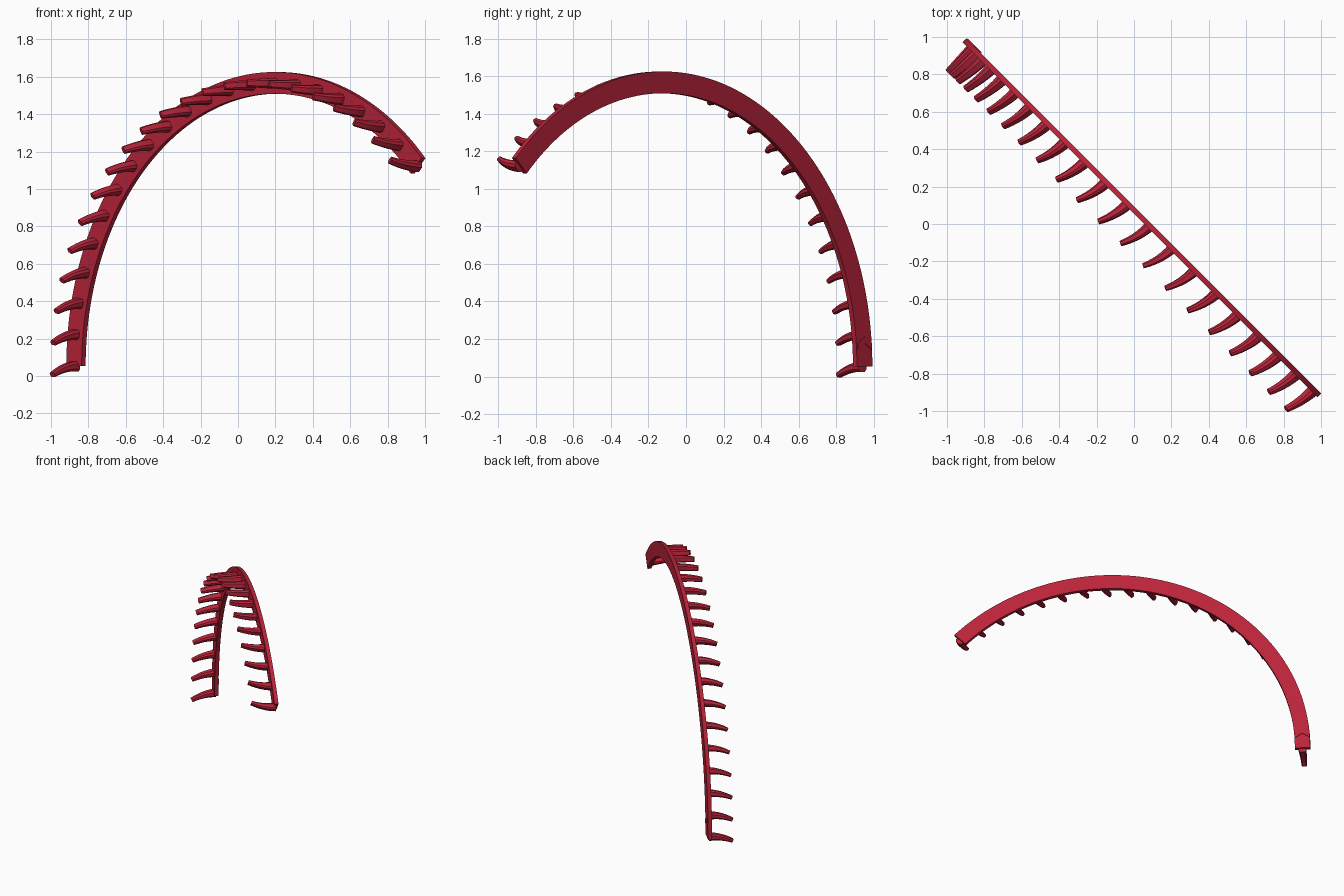
import bpy, bmesh, math
from mathutils import Vector

if "Cube" in bpy.data.objects:
    bpy.data.objects.remove(bpy.data.objects["Cube"])

U = Vector((1, -1, 0)).normalized()      # along the arch
N = Vector((-1, -1, 0)).normalized()     # side the spikes grow from
Z = Vector((0, 0, 1))
CENTRE = Vector((0.205, -0.13, 0.052))
R_IN, R_OUT, HALF_T = 1.457, 1.573, 0.015
A0, A1 = math.pi, math.pi / 4            # arch sweep

red = bpy.data.materials.new("crimson red")
red.diffuse_color = (0.49, 0.017, 0.042, 1)
red.use_nodes = True
red.node_tree.nodes["Principled BSDF"].inputs["Base Color"].default_value = red.diffuse_color


def frame(a):
    """Radial and forward directions at an angle of the arch."""
    return U * math.cos(a) + Z * math.sin(a), U * math.sin(a) - Z * math.cos(a)


def loft(name, rings, angle=35):
    """Skin a list of equal rings and cap both ends."""
    bm = bmesh.new()
    rows = [[bm.verts.new(p) for p in ring] for ring in rings]
    n = len(rows[0])
    for r0, r1 in zip(rows, rows[1:]):
        for k in range(n):
            bm.faces.new((r0[k], r0[(k + 1) % n], r1[(k + 1) % n], r1[k]))
    bm.faces.new(rows[0])
    bm.faces.new(rows[-1])
    bmesh.ops.recalc_face_normals(bm, faces=bm.faces)
    me = bpy.data.meshes.new(name)
    bm.to_mesh(me)
    bm.free()
    me.materials.append(red)
    ob = bpy.data.objects.new(name, me)
    bpy.context.collection.objects.link(ob)
    bpy.ops.object.select_all(action='DESELECT')
    ob.select_set(True)
    bpy.context.view_layer.objects.active = ob
    bpy.ops.object.shade_smooth_by_angle(angle=math.radians(angle))
    return ob


# Flat arched band
rings = []
for i in range(73):
    radial, _ = frame(A0 + (A1 - A0) * i / 72)
    rings.append([CENTRE + radial * r + N * h for r, h in
                  ((R_IN, -HALF_T), (R_OUT, -HALF_T), (R_OUT, HALF_T), (R_IN, HALF_T))])
loft("arched_band", rings)

# Curved spikes, tapering and bending backward along the band
SECTION = [(-1, -.5), (-.6, -1), (.6, -1), (1, -.5), (1, .5), (.6, 1), (-.6, 1), (-1, .5)]
COUNT, LENGTH, BEND, STEPS = 22, 0.178, 0.045, 7
for i in range(COUNT):
    radial, fwd = frame(A0 + (A1 - A0) * i / (COUNT - 1))
    base = CENTRE + radial * 1.513
    rings = []
    for s in range(STEPS + 1):
        t = s / STEPS
        mid = base + N * LENGTH * t - fwd * BEND * t * t
        along = (N * LENGTH - fwd * 2 * BEND * t).normalized()
        across = along.cross(radial).normalized()
        wide, thick = 0.03 - 0.01 * t, 0.028 - 0.014 * t
        rings.append([mid + radial * a * wide + across * b * thick for a, b in SECTION])
    loft(f"spike_{i + 1}", rings, 40)

# Thin chevron plate on the back near the foot
foot, up = frame(A0)
rings = []
for r, z in ((R_IN + 0.003, 0.09), (1.513, 0.125), (R_OUT - 0.006, 0.09)):
    p = CENTRE + foot * r + Z * z - N * HALF_T
    rings.append([p + N * 0.002, p + N * 0.002 + Z * 0.035,
                  p - N * 0.004 + Z * 0.035, p - N * 0.004])
loft("foot_chevron", rings)
